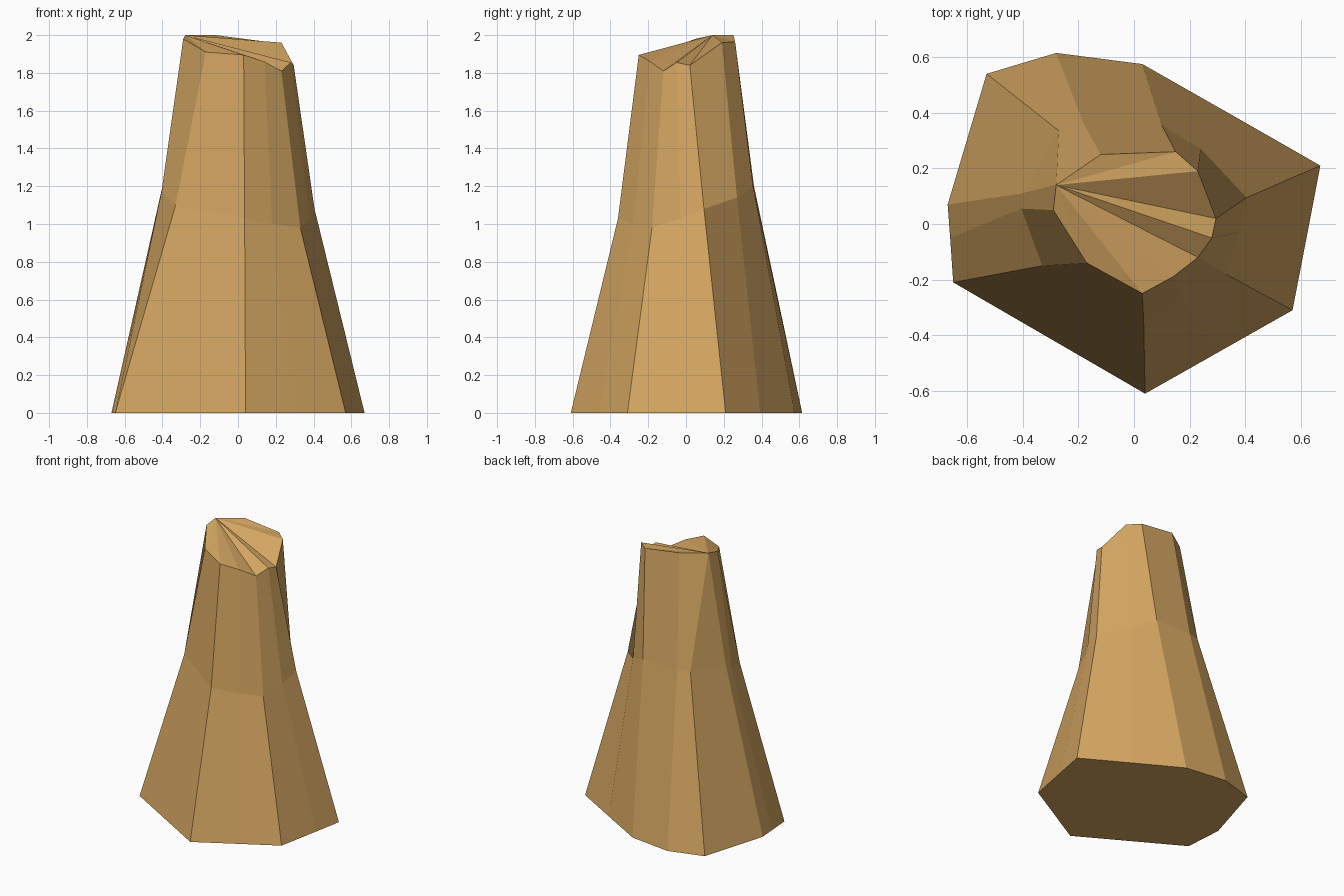
import bpy, bmesh

if "Cube" in bpy.data.objects:
    bpy.data.objects.remove(bpy.data.objects["Cube"])

# Matching cross-sections, clockwise from the left: base, waist, cut top
base = [(-.67, .07, 0), (-.53, .54, 0), (-.28, .615, 0), (.03, .575, 0),
        (.35, .393, 0), (.67, .21, 0), (.63, 0, 0), (.57, -.31, 0),
        (.305, -.46, 0), (.04, -.61, 0), (-.65, -.21, 0), (-.661, -.05, 0)]
waist = [(-.40, .11, 1.2), (-.27, .335, 1.2), (-.18, .36, 1.2), (.10, .355, 1.2),
         (.24, .27, 1.14), (.405, .095, 1.08), (.38, -.03, 1.03), (.33, -.18, .98),
         (.18, -.28, 1.0), (.035, -.36, 1.03), (-.33, -.15, 1.1), (-.405, .055, 1.17)]
top = [(-.28, .14, 2), (-.28, .14, 2), (-.12, .25, 2), (.15, .26, 1.965),
       (.23, .19, 1.96), (.295, .02, 1.84), (.28, -.05, 1.855), (.23, -.12, 1.81),
       (.14, -.19, 1.86), (.03, -.25, 1.895), (-.17, -.14, 1.91), (-.29, .05, 1.98)]

bm = bmesh.new()
rings = [[bm.verts.new(p) for p in ring] for ring in (base, waist, top)]
n = len(base)

# Side walls
for low, high in zip(rings, rings[1:]):
    for i in range(n):
        j = (i + 1) % n
        bm.faces.new((low[i], low[j], high[j], high[i]))

# Flat underside and uneven fanned top
bm.faces.new(rings[0])
crown = rings[2]
for i in range(2, n - 1):
    bm.faces.new((crown[0], crown[i], crown[i + 1]))

bmesh.ops.remove_doubles(bm, verts=bm.verts, dist=0.001)
bmesh.ops.recalc_face_normals(bm, faces=bm.faces)
mesh = bpy.data.meshes.new("tapered_stump")
bm.to_mesh(mesh)
bm.free()

# Tan wood colour
wood = bpy.data.materials.new("tan_wood")
wood.diffuse_color = (.66, .38, .12, 1)
wood.use_nodes = True
wood.node_tree.nodes["Principled BSDF"].inputs["Base Color"].default_value = wood.diffuse_color
mesh.materials.append(wood)
stump = bpy.data.objects.new("tapered_stump", mesh)
bpy.context.collection.objects.link(stump)
